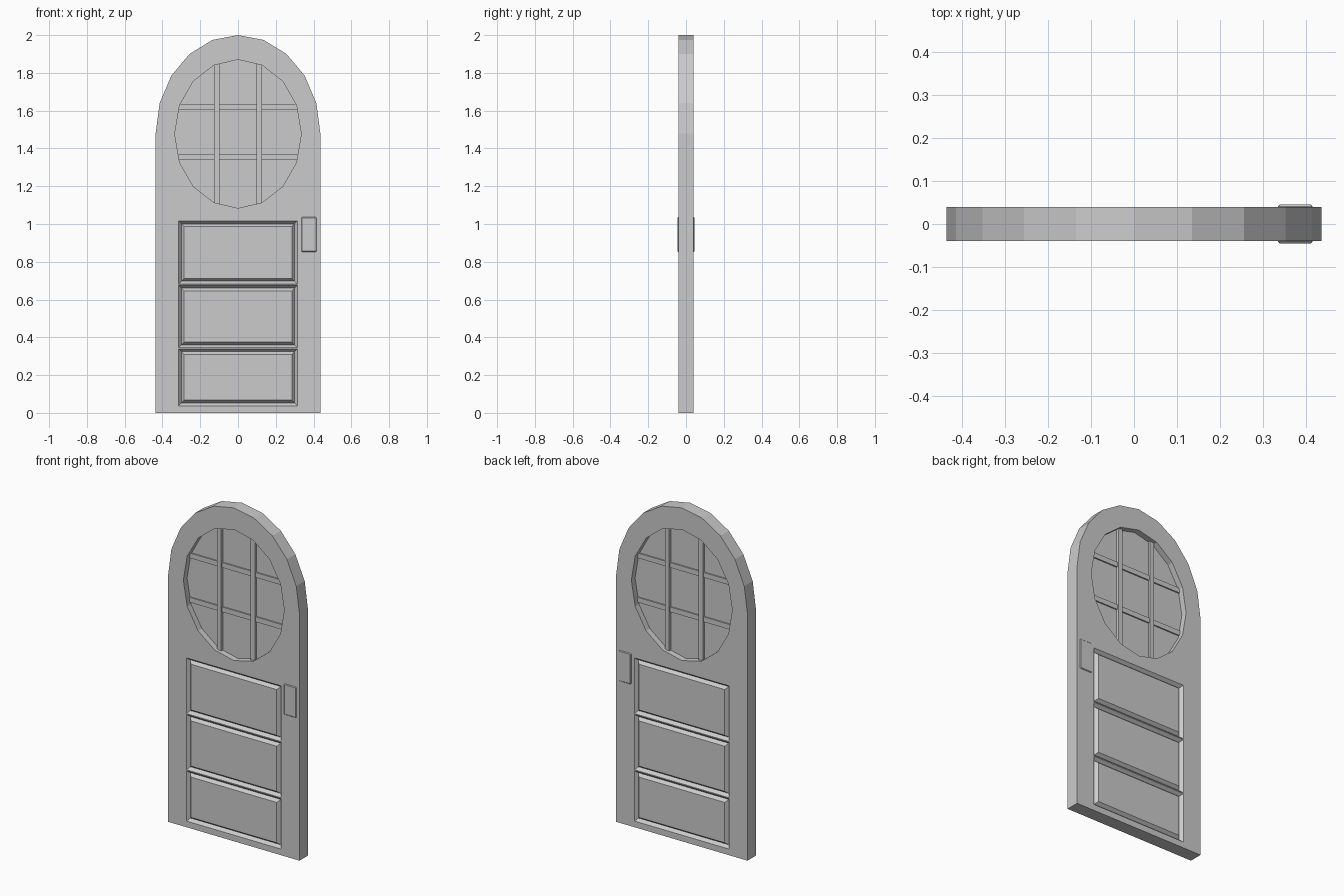
import bpy, bmesh
from math import sin, cos, pi

if "Cube" in bpy.data.objects:
    bpy.data.objects.remove(bpy.data.objects["Cube"])

HALF = 0.04          # half thickness of the door
WIN_Z = 1.477        # window centre height


def make(name, bm):
    bmesh.ops.recalc_face_normals(bm, faces=bm.faces)
    me = bpy.data.meshes.new(name)
    bm.to_mesh(me)
    bm.free()
    ob = bpy.data.objects.new(name, me)
    bpy.context.collection.objects.link(ob)
    return ob


def slab(name, outline, half):
    """Extrude an x-z outline symmetrically along y."""
    bm = bmesh.new()
    face = bm.faces.new([bm.verts.new((x, -half, z)) for x, z in outline])
    out = bmesh.ops.extrude_face_region(bm, geom=[face])
    for v in out["geom"]:
        if isinstance(v, bmesh.types.BMVert):
            v.co.y = half
    return make(name, bm)


def ellipse(rx, rz, n=16):
    return [(rx * cos(2 * pi * i / n), WIN_Z + rz * sin(2 * pi * i / n)) for i in range(n)]


def box(name, x0, x1, z0, z1, half):
    return slab(name, [(x0, z0), (x1, z0), (x1, z1), (x0, z1)], half)


def cut(target, cutter):
    cutter.hide_render = True
    mod = target.modifiers.new("cut", 'BOOLEAN')
    mod.operation = 'DIFFERENCE'
    mod.solver = 'EXACT'
    mod.object = cutter
    bpy.context.view_layer.objects.active = target
    bpy.ops.object.modifier_apply(modifier=mod.name)
    bpy.data.objects.remove(cutter)


# Door leaf with a faceted arched top
arch = [(0.436 * cos(pi * i / 10), 1.48 + 0.52 * sin(pi * i / 10)) for i in range(11)]
door = slab("door_leaf", [(-0.436, 0), (0.436, 0)] + arch, HALF)

# Oval window opening
cut(door, slab("window_cutter", ellipse(0.335, 0.393), 0.1))

# V grooves framing three panels, on both faces
bm = bmesh.new()
w, d = 0.03, 0.018
section = [(0, HALF), (w / 2, HALF - d), (w, HALF), (w / 2, HALF + d)]
for z0, z1 in ((0.037, 0.339), (0.345, 0.676), (0.682, 1.016)):
    for side in (-1, 1):
        rings = []
        for sx, top in ((-1, 0), (1, 0), (1, 1), (-1, 1)):
            rings.append([bm.verts.new((sx * (0.315 - i), side * y, z1 - i if top else z0 + i))
                          for i, y in section])
        for a in range(4):
            r, s = rings[a], rings[(a + 1) % 4]
            for b in range(4):
                c = (b + 1) % 4
                bm.faces.new((r[b], s[b], s[c], r[c]))
        # keep each ring outward facing
        bmesh.ops.recalc_face_normals(bm, faces=bm.faces)
cut(door, make("groove_cutter", bm))

# Window pane and glazing bars
slab("window_pane", ellipse(0.34, 0.398), 0.004)
for i, s in enumerate((-1, 1)):
    x = s * 0.112
    box(f"vertical_bar_{i}", x - 0.014, x + 0.014, WIN_Z - 0.378, WIN_Z + 0.378, 0.02)
    z = 1.487 + s * 0.133
    box(f"horizontal_bar_{i}", -0.323, 0.323, z - 0.015, z + 0.015, 0.012)

# Lock plate, chamfered, showing on both faces
plate = box("lock_plate", 0.335, 0.416, 0.852, 1.036, 0.045)
bev = plate.modifiers.new("chamfer", 'BEVEL')
bev.width = 0.004
bev.segments = 1
